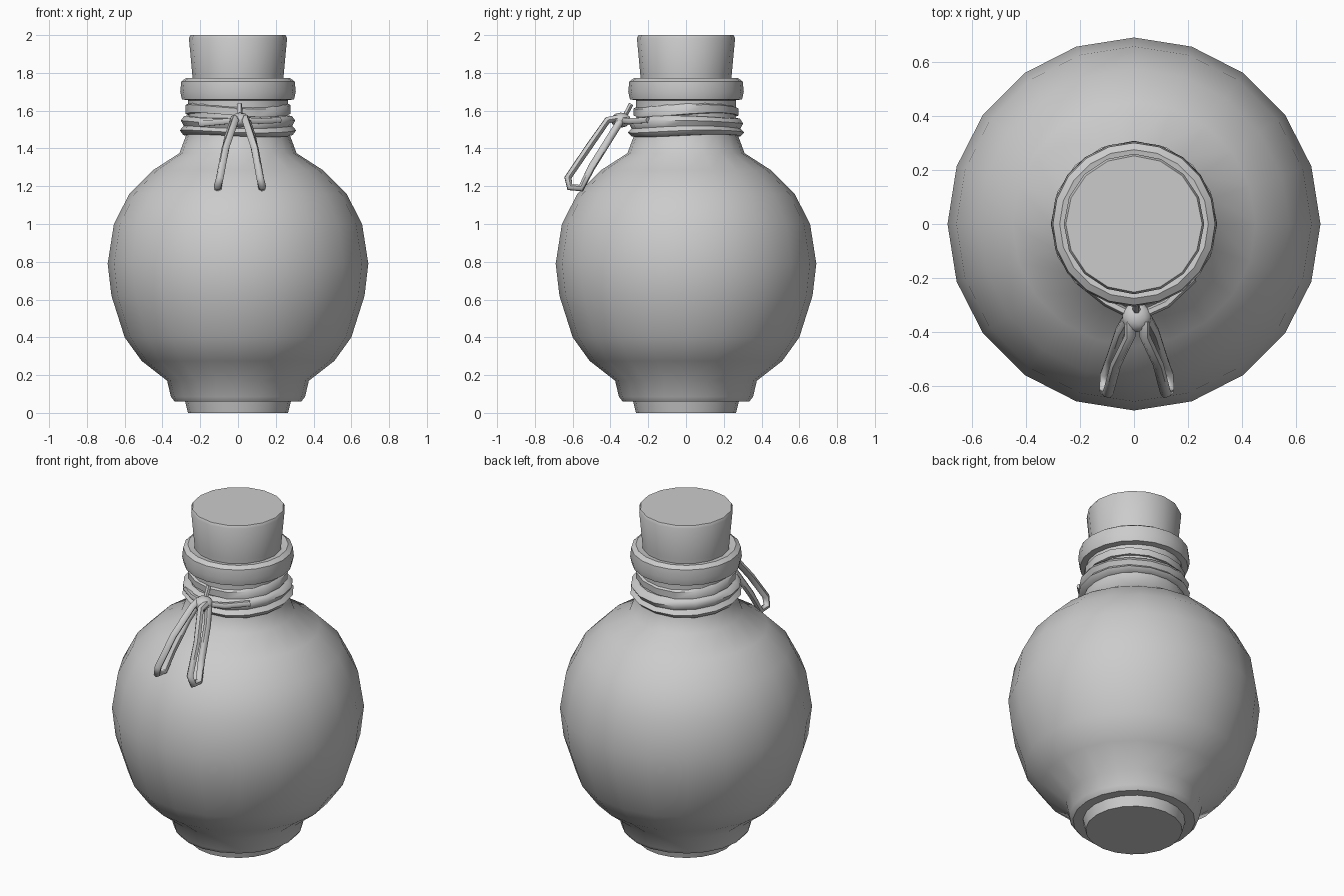
import bpy, bmesh, math
from mathutils import Vector

if "Cube" in bpy.data.objects:
    bpy.data.objects.remove(bpy.data.objects["Cube"])


def finish(ob, angle=40):
    bpy.ops.object.select_all(action='DESELECT')
    bpy.context.view_layer.objects.active = ob
    ob.select_set(True)
    bpy.ops.object.shade_smooth_by_angle(angle=math.radians(angle))


def lathe(name, profile, sides, capped=True, wobble=0.0, angle=40):
    """Spin (radius, z) points round z; closed ring profile when not capped."""
    bm = bmesh.new()
    rings = []
    for k, (r, z) in enumerate(profile):
        ring = []
        for i in range(sides):
            a = 2 * math.pi * i / sides
            dz = wobble * math.sin(2 * a + k * 0.4)
            ring.append(bm.verts.new((r * math.cos(a), r * math.sin(a), z + dz)))
        rings.append(ring)
    pairs = list(zip(rings, rings[1:]))
    if not capped:
        pairs.append((rings[-1], rings[0]))
    for lo, hi in pairs:
        for i in range(sides):
            j = (i + 1) % sides
            bm.faces.new((lo[i], lo[j], hi[j], hi[i]))
    if capped:
        bm.faces.new(rings[0][::-1])
        bm.faces.new(rings[-1])
    bmesh.ops.recalc_face_normals(bm, faces=bm.faces)
    me = bpy.data.meshes.new(name)
    bm.to_mesh(me)
    bm.free()
    ob = bpy.data.objects.new(name, me)
    bpy.context.collection.objects.link(ob)
    finish(ob, angle)
    return ob


def cord(name, points, radius):
    """Low-poly tube along a polyline."""
    cu = bpy.data.curves.new(name, 'CURVE')
    cu.dimensions = '3D'
    cu.bevel_depth = radius
    cu.bevel_resolution = 1
    cu.use_fill_caps = True
    sp = cu.splines.new('POLY')
    sp.points.add(len(points) - 1)
    for p, co in zip(sp.points, points):
        p.co = (*co, 1)
    ob = bpy.data.objects.new(name, cu)
    bpy.context.collection.objects.link(ob)
    bpy.ops.object.select_all(action='DESELECT')
    bpy.context.view_layer.objects.active = ob
    ob.select_set(True)
    bpy.ops.object.convert(target='MESH')
    finish(bpy.context.object, 60)


# Round flask with stepped foot, neck and rolled lip
lathe("flask", [
    (0.265, 0.0), (0.28, 0.06), (0.335, 0.06), (0.355, 0.085), (0.375, 0.17),
    (0.51, 0.275), (0.60, 0.40), (0.67, 0.62), (0.69, 0.79), (0.657, 1.0),
    (0.575, 1.16), (0.45, 1.285), (0.31, 1.375), (0.275, 1.47), (0.262, 1.56),
    (0.265, 1.655), (0.297, 1.66), (0.306, 1.70), (0.30, 1.755),
    (0.275, 1.772), (0.24, 1.765)], 20)

# Tapered cork
lathe("cork", [(0.238, 1.70), (0.242, 1.79), (0.26, 1.985), (0.252, 2.0)], 16)

# Cord wrapped twice round the neck
lathe("neck_wrap", [
    (0.25, 1.465), (0.29, 1.468), (0.308, 1.49), (0.287, 1.512), (0.303, 1.54),
    (0.285, 1.565), (0.25, 1.57)], 16, False, 0.008, 60)
lathe("upper_wrap", [
    (0.25, 1.575), (0.277, 1.578), (0.279, 1.62), (0.25, 1.635)],
    16, False, 0.012, 60)

# Knot at the front
bpy.ops.mesh.primitive_ico_sphere_add(subdivisions=2, radius=1, location=(0.01, -0.345, 1.55))
knot = bpy.context.object
knot.name = "knot"
knot.scale = (0.055, 0.055, 0.04)
finish(knot, 60)

# Two hanging bow loops, each a strand out and back
for side, x0, x1 in (("left", -0.015, -0.11), ("right", 0.04, 0.13)):
    path = [(0.0, -0.36, 1.56), (0.0, -0.415, 1.55), (0.55, -0.52, 1.40), (0.85, -0.625, 1.245),
            (1.0, -0.615, 1.195), (0.97, -0.555, 1.19), (0.75, -0.50, 1.30),
            (0.4, -0.40, 1.46), (0.1, -0.35, 1.54)]
    cord(side + "_bow_loop", [(x0 + (x1 - x0) * t, y, z) for t, y, z in path], 0.02)

# Strands running from the knot round the neck, and a short loose end
cord("knot_strand_right", [(0.02, -0.34, 1.55), (0.12, -0.295, 1.545), (0.22, -0.20, 1.55)], 0.017)
cord("knot_strand_left", [(0.0, -0.34, 1.55), (-0.10, -0.29, 1.54), (-0.20, -0.21, 1.53)], 0.017)
cord("loose_end", [(0.01, -0.33, 1.56), (0.008, -0.29, 1.635)], 0.014)
